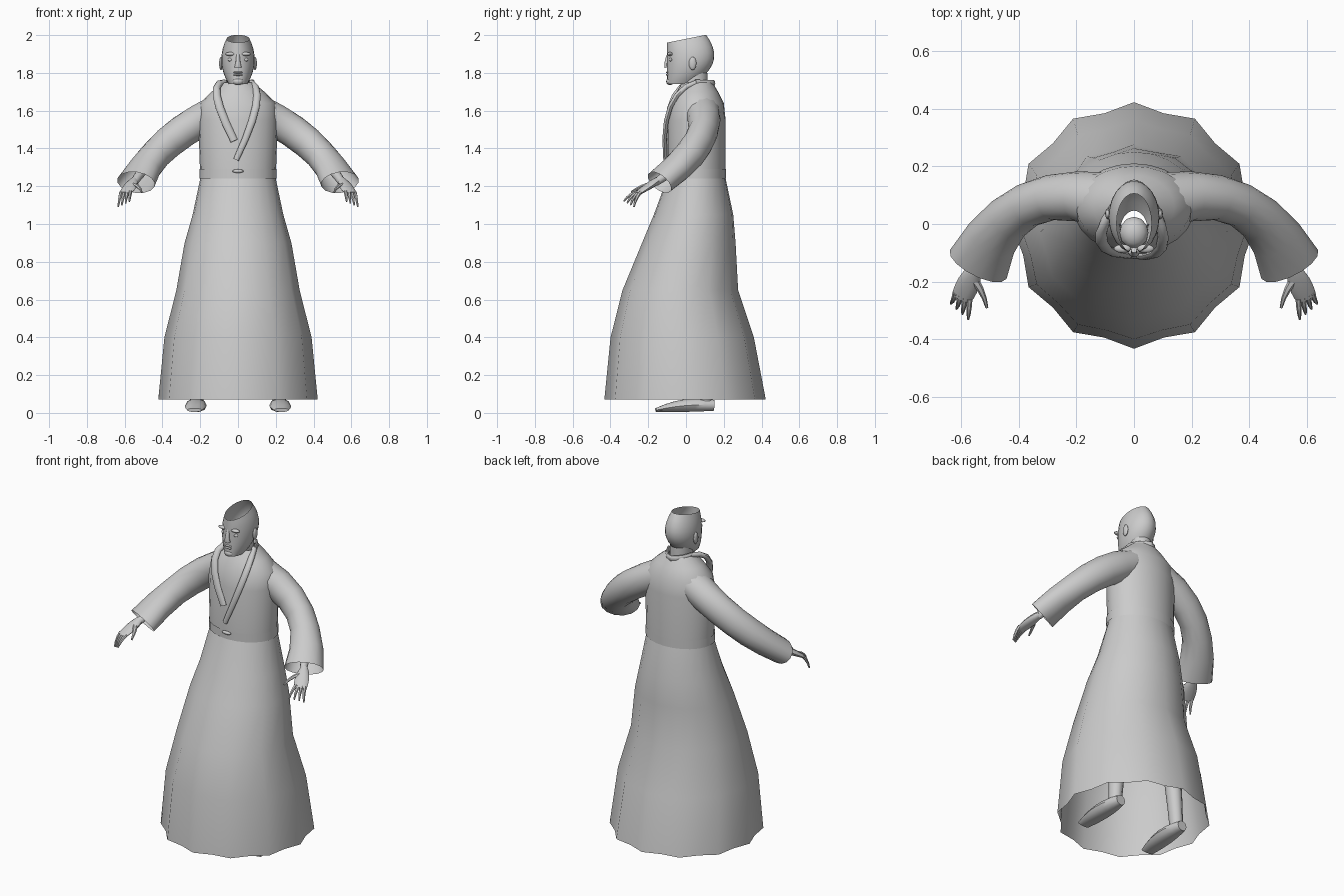
import bpy, bmesh
from math import sin, cos, pi
from mathutils import Vector

default_cube = bpy.data.objects.get("Cube")
if default_cube:
    bpy.data.objects.remove(default_cube)

colour = (0.6, 0.6, 0.6, 1)
grey = bpy.data.materials.new("plain grey")
grey.use_nodes = True
grey.diffuse_color = colour
grey.node_tree.nodes["Principled BSDF"].inputs["Base Color"].default_value = colour
parts = []


def loft(name, rings, capped=False):
    """Skin closed rings of equal point count."""
    bm = bmesh.new()
    loops = [[bm.verts.new(point) for point in ring] for ring in rings]
    count = len(loops[0])
    for lower, upper in zip(loops, loops[1:]):
        for i in range(count):
            j = (i + 1) % count
            bm.faces.new((lower[i], lower[j], upper[j], upper[i]))
    if capped:
        bm.faces.new(loops[0])
        bm.faces.new(loops[-1])
    bmesh.ops.recalc_face_normals(bm, faces=bm.faces)
    mesh = bpy.data.meshes.new(name)
    bm.to_mesh(mesh)
    bm.free()
    mesh.materials.append(grey)
    part = bpy.data.objects.new(name, mesh)
    bpy.context.collection.objects.link(part)
    parts.append(part)


def oval(height, half_width, front, back, count=24, pleat=0, tilt=0):
    """Level ring; pleat pushes every other point in and out, tilt raises the back."""
    ring = []
    for i in range(count):
        angle = 2 * pi * i / count
        reach = 1 + pleat * (-1) ** i
        y = (front + back) / 2 + reach * sin(angle) * (back - front) / 2
        ring.append((reach * half_width * cos(angle), y, height + tilt * y))
    return ring


def limb(name, start, bend, end, side=1, count=10, steps=6, up=(0, 0, 1), capped=True):
    """Oval tube along a bent path; each control is x, y, z, half width, half thickness."""
    path = []
    for k in range(steps + 1):
        t = k / steps
        path.append([a * (1 - t) ** 2 + 2 * b * t * (1 - t) + c * t ** 2
                     for a, b, c in zip(start, bend, end)])
    centres = [Vector(control[:3]) for control in path]
    rings = []
    for k, (*_, width, thickness) in enumerate(path):
        along = centres[min(k + 1, steps)] - centres[max(k - 1, 0)]
        across = along.cross(Vector(up)).normalized()
        over = across.cross(along).normalized()
        ring = []
        for i in range(count):
            angle = 2 * pi * i / count
            point = centres[k] + across * width * cos(angle) + over * thickness * sin(angle)
            ring.append((point.x * side, point.y, point.z))
        rings.append(ring)
    loft(name, rings, capped)


def blob(name, centre, size):
    """Small ellipsoid."""
    bm = bmesh.new()
    bmesh.ops.create_uvsphere(bm, u_segments=12, v_segments=8, radius=1)
    bmesh.ops.scale(bm, vec=size, verts=bm.verts)
    bmesh.ops.translate(bm, vec=centre, verts=bm.verts)
    mesh = bpy.data.meshes.new(name)
    bm.to_mesh(mesh)
    bm.free()
    mesh.materials.append(grey)
    part = bpy.data.objects.new(name, mesh)
    bpy.context.collection.objects.link(part)
    parts.append(part)


# Pleated skirt, open below, with pleats fading out at the waist
loft("skirt", [oval(0.07, 0.41, -0.42, 0.41, pleat=0.03),
               oval(0.4, 0.38, -0.39, 0.35, pleat=0.025),
               oval(0.65, 0.32, -0.33, 0.27, pleat=0.02),
               oval(0.9, 0.28, -0.23, 0.26, pleat=0.01),
               oval(1.05, 0.24, -0.17, 0.25),
               oval(1.24, 0.2, -0.1, 0.21)])

# Robe body and sash
loft("robe_body", [oval(1.24, 0.2, -0.1, 0.21),
                   oval(1.55, 0.21, -0.1, 0.21),
                   oval(1.64, 0.2, -0.08, 0.2),
                   oval(1.7, 0.14, -0.05, 0.17),
                   oval(1.75, 0.08, -0.02, 0.14)])
loft("sash", [oval(height, 0.205, -0.106, 0.213) for height in (1.24, 1.29)])
blob("sash_knot", (0, -0.11, 1.28), (0.03, 0.01, 0.01))

# Crossed lapels and the collar roll behind the neck
outward = (0, -1, 0.3)
lapel_top = (0.07, 0.06, 1.75, 0.015, 0.015)
limb("right_lapel", lapel_top, (0.18, -0.1, 1.76, 0.025, 0.015),
     (0.02, -0.11, 1.44, 0.02, 0.01), side=-1, up=outward)
limb("left_lapel", lapel_top, (0.16, -0.14, 1.7, 0.025, 0.015),
     (-0.01, -0.11, 1.34, 0.015, 0.01), up=outward)
limb("back_collar", (0.08, 0.05, 1.75, 0.01, 0.015), (0, 0.24, 1.74, 0.01, 0.02),
     (-0.08, 0.05, 1.75, 0.01, 0.015))

for side, label in ((1, "left"), (-1, "right")):
    # Wide open sleeve with a forearm inside
    limb(label + "_sleeve", (0.1, 0.08, 1.6, 0.1, 0.09), (0.42, 0.16, 1.45, 0.05, 0.09),
         (0.54, -0.14, 1.22, 0.11, 0.07), side, count=14, capped=False)
    limb(label + "_forearm", (0.43, 0.05, 1.35, 0.03, 0.03), (0.5, -0.05, 1.3, 0.03, 0.03),
         (0.55, -0.16, 1.22, 0.02, 0.02), side)

    # Hand with a rule-spaced fan of fingers
    limb(label + "_palm", (0.55, -0.15, 1.23, 0.02, 0.02), (0.57, -0.2, 1.2, 0.05, 0.02),
         (0.6, -0.26, 1.16, 0.035, 0.01), side)
    for i, finger in enumerate(("index", "middle", "ring", "little")):
        root = Vector((0.57 + 0.016 * i, -0.26 + 0.007 * i, 1.17))
        tip = Vector((0.575 + 0.02 * i, -0.33 + 0.018 * i, 1.12 - 0.01 * i))
        knuckle = (root + tip) / 2 + Vector((0, -0.01, 0.01))
        limb(f"{label}_{finger}_finger", (*root, 0.01, 0.01), (*knuckle, 0.01, 0.01),
             (*tip, 0.004, 0.004), side, count=6, steps=3)
    limb(label + "_thumb", (0.55, -0.2, 1.21, 0.015, 0.01), (0.52, -0.24, 1.2, 0.01, 0.01),
         (0.51, -0.29, 1.17, 0.005, 0.005), side, count=6, steps=3)

    # Leg and foot under the skirt
    limb(label + "_leg", (0.22, 0.1, 0.04, 0.035, 0.04), (0.2, 0.1, 0.4, 0.05, 0.05),
         (0.12, 0.06, 1.1, 0.08, 0.08), side, up=(0, 1, 0))
    limb(label + "_foot", (0.22, 0.15, 0.04, 0.03, 0.03), (0.22, 0, 0.05, 0.08, 0.05),
         (0.23, -0.16, 0.015, 0.04, 0.01), side)

    # Paired features of the face
    blob(label + "_ear", (0.09 * side, 0.035, 1.85), (0.01, 0.02, 0.035))
    blob(label + "_brow", (0.04 * side, -0.085, 1.9), (0.03, 0.015, 0.01))
    blob(label + "_eye", (0.04 * side, -0.08, 1.87), (0.015, 0.01, 0.01))

# Neck, and a hollow head whose open crown rises towards the back
loft("neck", [oval(height, 0.06, -0.03, 0.115) for height in (1.65, 1.8)])
rings = []
levels = 9
for k in range(levels + 1):
    t = k / levels
    half_width = 0.088 * sin(pi * (0.12 + 0.7 * t)) ** 0.6
    back = 0.15 * sin(pi * (0.1 + 0.65 * t))
    rings.append(oval(1.74 + 0.24 * t, half_width, -0.1, back, tilt=0.2 * t ** 4))
loft("head", rings)

# Nose, mouth and chin
limb("nose", (0, -0.09, 1.9, 0.01, 0.01), (0, -0.11, 1.85, 0.01, 0.01),
     (0, -0.1, 1.83, 0.02, 0.015), up=(0, 1, 0))
for name, height in (("upper_lip", 1.803), ("lower_lip", 1.79)):
    blob(name, (0, -0.096, height), (0.025, 0.01, 0.006))
blob("chin", (0, -0.085, 1.755), (0.03, 0.02, 0.02))
blob("mouth_lining", (0, -0.03, 1.81), (0.05, 0.055, 0.04))

# Smooth shading with crisp edges
bpy.ops.object.select_all(action='DESELECT')
for part in parts:
    part.select_set(True)
bpy.context.view_layer.objects.active = parts[0]
bpy.ops.object.shade_smooth_by_angle(angle=0.7)
